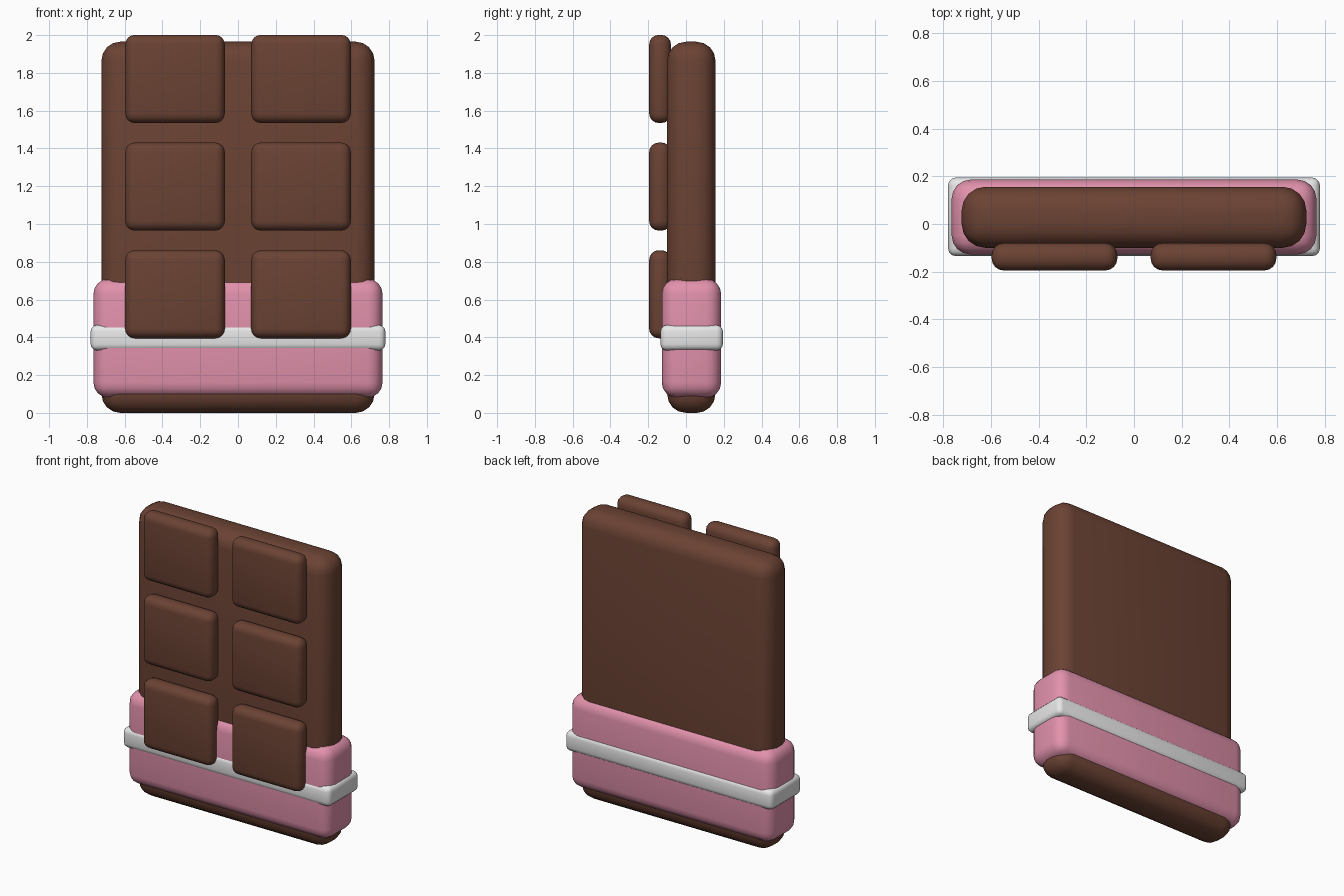
import bpy
import bmesh
import math

if "Cube" in bpy.data.objects:
    bpy.data.objects.remove(bpy.data.objects["Cube"])


def material(name, rgb):
    m = bpy.data.materials.new(name)
    m.diffuse_color = (*rgb, 1.0)
    m.use_nodes = True
    m.node_tree.nodes["Principled BSDF"].inputs["Base Color"].default_value = m.diffuse_color
    return m


chocolate = material("chocolate brown", (0.147, 0.055, 0.034))
pink = material("wrapper pink", (0.76, 0.285, 0.41))
white = material("band white", (0.80, 0.80, 0.80))


def rounded_box(name, x, y, z, radius, segments, mat):
    """Box given by its (min, max) on each axis, with rounded edges."""
    bm = bmesh.new()
    bmesh.ops.create_cube(bm, size=1.0)
    for v in bm.verts:
        for i, (lo, hi) in enumerate((x, y, z)):
            v.co[i] = hi if v.co[i] > 0 else lo
    bmesh.ops.bevel(bm, geom=bm.edges[:], offset=radius, segments=segments,
                    profile=0.5, affect='EDGES', clamp_overlap=True)
    mesh = bpy.data.meshes.new(name)
    bm.to_mesh(mesh)
    bm.free()
    mesh.materials.append(mat)
    ob = bpy.data.objects.new(name, mesh)
    bpy.context.collection.objects.link(ob)
    bpy.ops.object.select_all(action='DESELECT')
    ob.select_set(True)
    bpy.context.view_layer.objects.active = ob
    bpy.ops.object.shade_smooth_by_angle(angle=math.radians(40))
    return ob


# Main slab, paper wrapper and the band around it
rounded_box("slab", (-0.723, 0.723), (-0.10, 0.156), (0.0, 1.965), 0.10, 4, chocolate)
rounded_box("wrapper", (-0.765, 0.765), (-0.128, 0.186), (0.08, 0.71), 0.08, 4, pink)
rounded_box("wrapper_band", (-0.78, 0.78), (-0.135, 0.195), (0.33, 0.465), 0.033, 3, white)

# Six raised squares on the front: two columns, three rows
for row in range(3):
    z0 = 0.395 + 0.57 * row
    for side, x in (("left", (-0.597, -0.07)), ("right", (0.07, 0.597))):
        rounded_box(f"square_{side}_{row + 1}", x, (-0.195, -0.08),
                    (z0, z0 + 0.466), 0.05, 4, chocolate)
